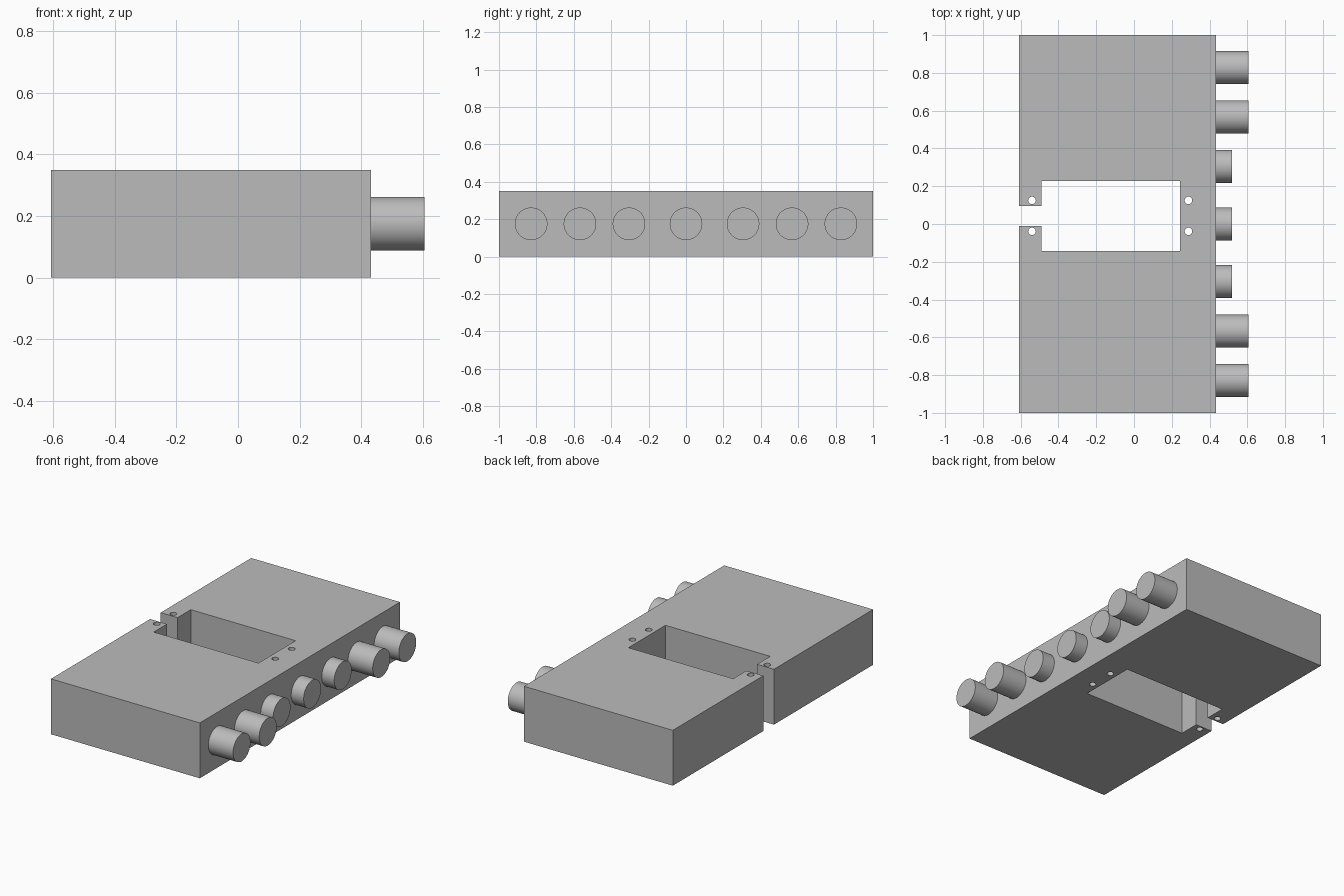
import bpy
import bmesh
from math import pi, cos, sin
from mathutils import Matrix

cube = bpy.data.objects.get("Cube")
if cube:
    bpy.data.objects.remove(cube, do_unlink=True)

grey = bpy.data.materials.new("plain_grey")
grey.use_nodes = True
grey.diffuse_color = (0.5, 0.5, 0.5, 1)
grey.node_tree.nodes["Principled BSDF"].inputs["Base Color"].default_value = (0.5, 0.5, 0.5, 1)

HEIGHT = 0.35
FACE_X = 0.433   # face that carries the knobs
BACK_X = -0.608
SLOT_Y = 0.043   # centre line of the cut-out


def make_object(name, bm):
    mesh = bpy.data.meshes.new(name)
    bmesh.ops.recalc_face_normals(bm, faces=bm.faces[:])
    bm.to_mesh(mesh)
    bm.free()
    obj = bpy.data.objects.new(name, mesh)
    bpy.context.collection.objects.link(obj)
    mesh.materials.append(grey)
    return obj


def add_cylinder(bm, radius, depth, matrix, sides):
    bmesh.ops.create_cone(bm, cap_ends=True, segments=sides, radius1=radius,
                          radius2=radius, depth=depth, matrix=matrix)


# Case: outline with a pocket opening through a narrow slot in the back
outline = [(BACK_X, -1), (FACE_X, -1), (FACE_X, 1), (BACK_X, 1),
           (BACK_X, SLOT_Y + 0.053), (-0.49, SLOT_Y + 0.053),
           (-0.49, SLOT_Y + 0.185), (0.243, SLOT_Y + 0.185),
           (0.243, SLOT_Y - 0.185), (-0.49, SLOT_Y - 0.185),
           (-0.49, SLOT_Y - 0.053), (BACK_X, SLOT_Y - 0.053)]
bm = bmesh.new()
base = bm.faces.new([bm.verts.new((x, y, 0)) for x, y in outline])
top = bmesh.ops.extrude_face_region(bm, geom=[base])
top_verts = [g for g in top["geom"] if isinstance(g, bmesh.types.BMVert)]
bmesh.ops.translate(bm, verts=top_verts, vec=(0, 0, HEIGHT))
case = make_object("case", bm)

# Screw holes: drilled right through around the pocket
bm = bmesh.new()
for x in (-0.54, 0.288):
    for side in (-1, 1):
        spot = Matrix.Translation((x, SLOT_Y + side * 0.082, HEIGHT / 2))
        add_cylinder(bm, 0.02, HEIGHT * 2, spot, 32)
drill = make_object("screw_hole_cutter", bm)
drill.hide_render = True
drill.hide_viewport = True
cut = case.modifiers.new("screw_holes", "BOOLEAN")
cut.operation = "DIFFERENCE"
cut.solver = "EXACT"
cut.object = drill

# Knobs: short ones in the middle, long ones toward both ends
knobs = []
for y, length in ((0, 0.087), (0.305, 0.087), (0.567, 0.173), (0.828, 0.173)):
    for side in ((1,) if y == 0 else (-1, 1)):
        bm = bmesh.new()
        place = Matrix.Translation((FACE_X + length / 2, side * y, HEIGHT / 2))
        add_cylinder(bm, 0.087, length, place @ Matrix.Rotation(pi / 2, 4, "Y"), 64)
        knobs.append(make_object("long_knob" if length > 0.1 else "short_knob", bm))

# Smooth only the round walls
bpy.ops.object.select_all(action="DESELECT")
for knob in knobs:
    knob.select_set(True)
bpy.context.view_layer.objects.active = knobs[0]
bpy.ops.object.shade_smooth_by_angle(angle=pi / 6)
